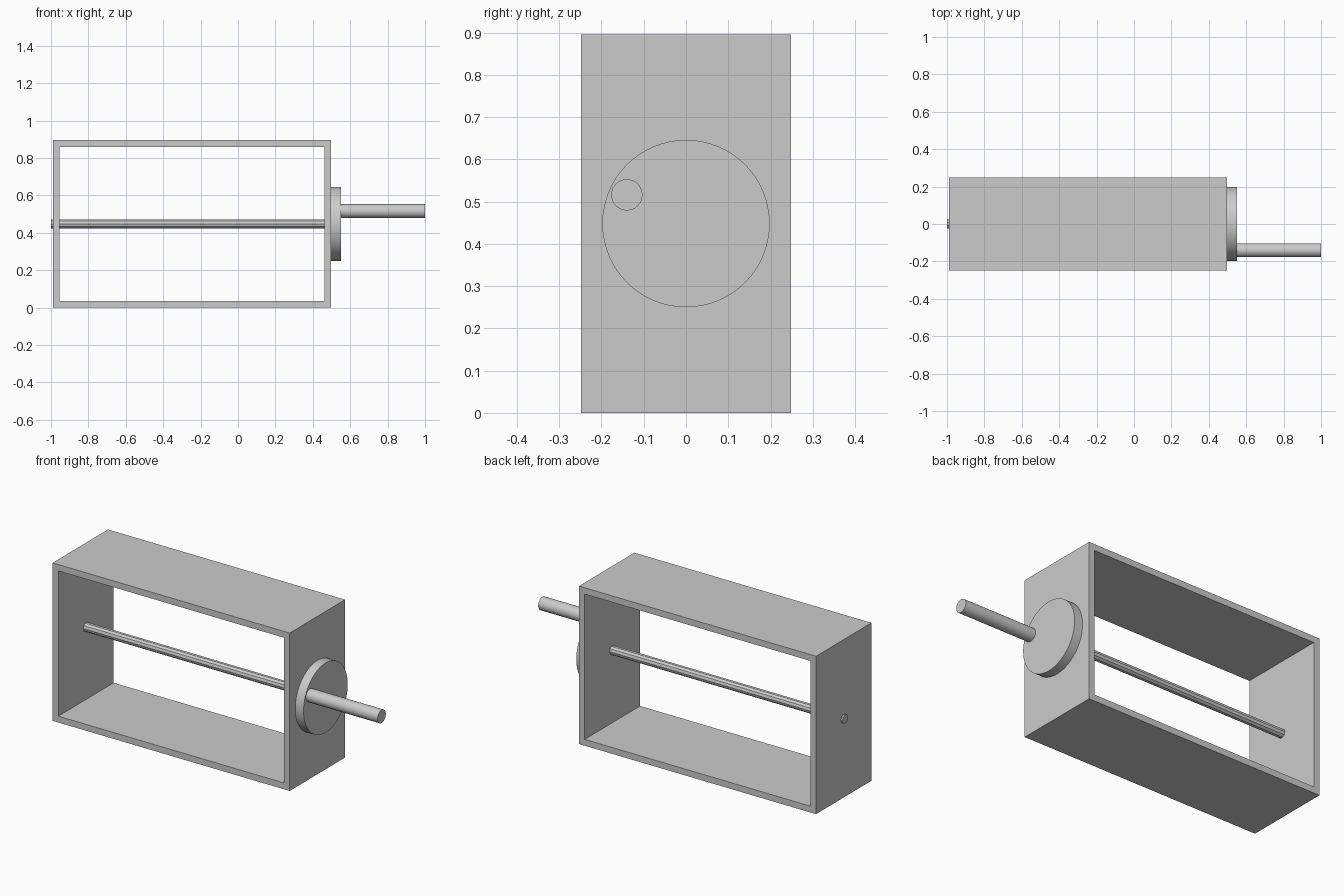
import bpy, bmesh, math
from mathutils import Matrix, Vector

old = bpy.data.objects.get("Cube")
if old:
    bpy.data.objects.remove(old)

grey = bpy.data.materials.new("light grey")
grey.use_nodes = True
GREY = (0.6, 0.6, 0.6, 1)
grey.diffuse_color = GREY
grey.node_tree.nodes["Principled BSDF"].inputs["Base Color"].default_value = GREY

MID = 0.448  # axle height


def finish(name, bm):
    bmesh.ops.recalc_face_normals(bm, faces=bm.faces)
    mesh = bpy.data.meshes.new(name)
    bm.to_mesh(mesh)
    bm.free()
    mesh.materials.append(grey)
    obj = bpy.data.objects.new(name, mesh)
    bpy.context.collection.objects.link(obj)
    return obj


def rod(name, x0, x1, y, z, radius, sides, smooth=True):
    """Cylinder lying along x."""
    bm = bmesh.new()
    place = Matrix.Translation(((x0 + x1) / 2, y, z)) @ Matrix.Rotation(math.pi / 2, 4, 'Y')
    bmesh.ops.create_cone(bm, cap_ends=True, segments=sides, radius1=radius,
                          radius2=radius, depth=x1 - x0, matrix=place)
    obj = finish(name, bm)
    if smooth:
        bpy.ops.object.select_all(action='DESELECT')
        obj.select_set(True)
        bpy.context.view_layer.objects.active = obj
        bpy.ops.object.shade_smooth_by_angle(angle=math.radians(30))
    return obj


# Open rectangular frame: outer and inner loops joined, then pushed through in y
def rectangle(x0, x1, z0, z1):
    return [(x0, z0), (x1, z0), (x1, z1), (x0, z1)]


HALF, WALL = 0.248, 0.036
X0, X1, TOP = -0.99, 0.498, 0.896
bm = bmesh.new()
outer = [bm.verts.new((x, -HALF, z)) for x, z in rectangle(X0, X1, 0, TOP)]
inner = [bm.verts.new((x, -HALF, z)) for x, z in
         rectangle(X0 + WALL, X1 - WALL, WALL, TOP - WALL)]
for i in range(4):
    j = (i + 1) % 4
    bm.faces.new((outer[i], outer[j], inner[j], inner[i]))
result = bmesh.ops.extrude_face_region(bm, geom=bm.faces[:], use_keep_orig=True)
moved = [g for g in result["geom"] if isinstance(g, bmesh.types.BMVert)]
bmesh.ops.translate(bm, vec=Vector((0, 2 * HALF, 0)), verts=moved)
finish("frame", bm)

# Faceted axle, crank disc and handle
rod("axle", -1.0, X1, 0, MID, 0.025, 10, smooth=False)
rod("crank_disc", X1, 0.55, 0, MID, 0.198, 64)
rod("crank_handle", 0.55, 1.0, -0.14, 0.516, 0.037, 32)
